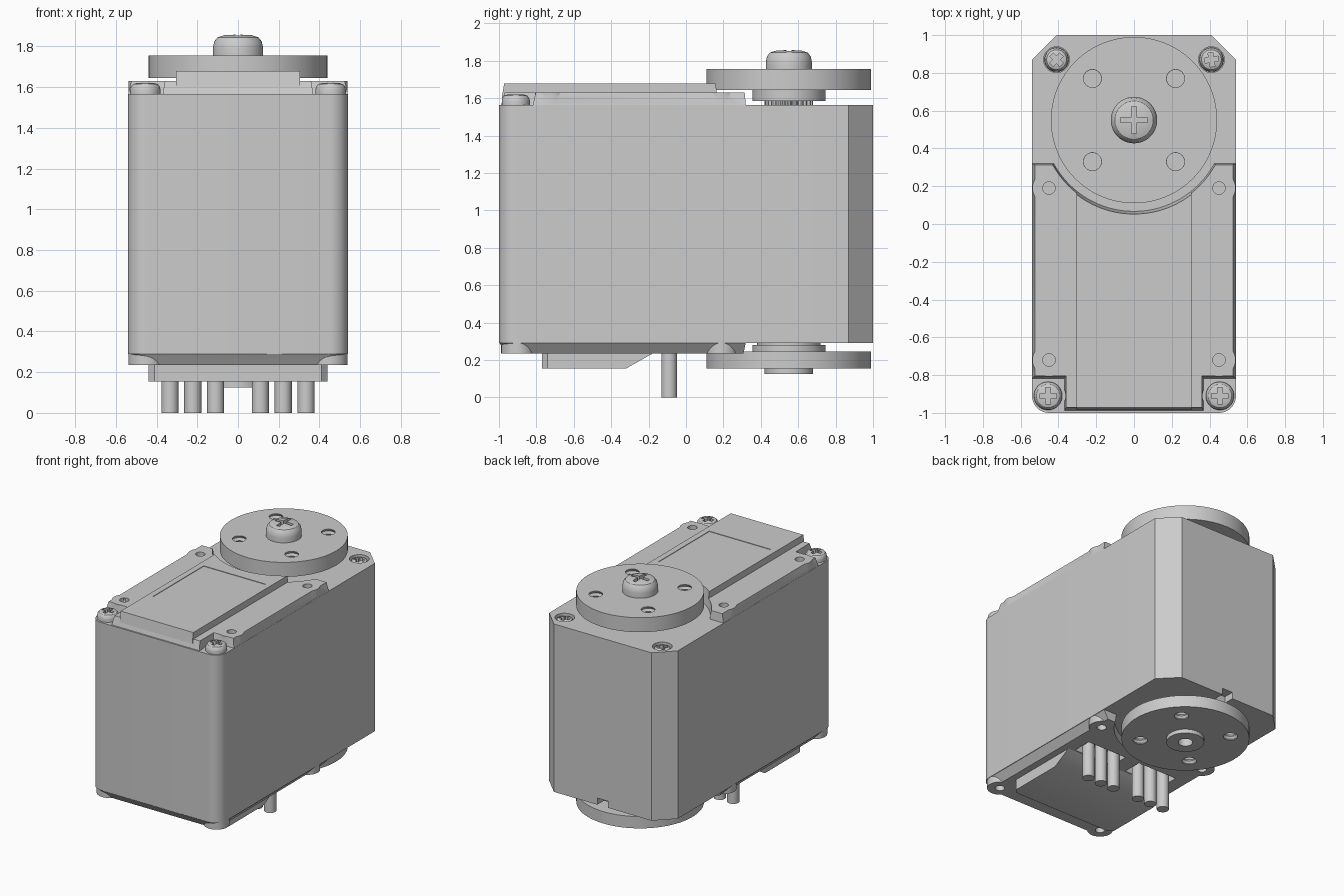
import bpy, bmesh, math
from math import sin, cos, pi, radians

if "Cube" in bpy.data.objects:
    bpy.data.objects.remove(bpy.data.objects["Cube"], do_unlink=True)

grey = bpy.data.materials.new("plain_grey")
grey.use_nodes = True
colour = (0.6, 0.6, 0.6, 1)
grey.diffuse_color = colour
grey.node_tree.nodes["Principled BSDF"].inputs["Base Color"].default_value = colour
parts = []
AXIS_Y = 0.55


def finish(name, bm):
    bmesh.ops.recalc_face_normals(bm, faces=bm.faces)
    me = bpy.data.meshes.new(name)
    bm.to_mesh(me)
    bm.free()
    me.materials.append(grey)
    ob = bpy.data.objects.new(name, me)
    bpy.context.collection.objects.link(ob)
    parts.append(ob)
    return ob


def loft(name, low, z0, high, z1):
    """Solid between two outlines with the same number of points."""
    bm = bmesh.new()
    a = [bm.verts.new((x, y, z0)) for x, y in low]
    b = [bm.verts.new((x, y, z1)) for x, y in high]
    bm.faces.new(a)
    bm.faces.new(b)
    n = len(a)
    for i in range(n):
        j = (i + 1) % n
        bm.faces.new((a[i], a[j], b[j], b[i]))
    return finish(name, bm)


def lathe(name, profile, x=0, y=AXIS_Y, steps=48):
    """Profile of (radius, z) points turned about a vertical axis."""
    bm = bmesh.new()
    vs = [bm.verts.new((r, 0, z)) for r, z in profile]
    es = [bm.edges.new(p) for p in zip(vs, vs[1:])]
    bmesh.ops.spin(bm, geom=vs + es, cent=(0, 0, 0), axis=(0, 0, 1),
                   angle=2 * pi, steps=steps)
    bmesh.ops.remove_doubles(bm, verts=bm.verts, dist=1e-5)
    bmesh.ops.translate(bm, verts=bm.verts, vec=(x, y, 0))
    return finish(name, bm)


def disc(name, r, z0, z1, x=0, y=AXIS_Y, r1=None, steps=48):
    return lathe(name, [(0, z0), (r, z0), (r1 or r, z1), (0, z1)], x, y, steps)


def box(name, x0, x1, y0, y1, z0, z1):
    o = [(x0, y0), (x1, y0), (x1, y1), (x0, y1)]
    return loft(name, o, z0, o, z1)


def combine(ob, tool, op='DIFFERENCE'):
    m = ob.modifiers.new("bool", 'BOOLEAN')
    m.operation, m.object, m.solver = op, tool, 'EXACT'
    bpy.context.view_layer.objects.active = ob
    bpy.ops.object.modifier_apply(modifier=m.name)
    parts.remove(tool)
    bpy.data.objects.remove(tool, do_unlink=True)


def mirrored(half):
    return half + [(-x, y) for x, y in reversed(half)]


def front_corner(w, y, r):
    return [(w - r + r * sin(t), y + r - r * cos(t))
            for t in (i * pi / 16 for i in range(9))]


def cross_cut(ob, x, y, z0, z1, arm, turn=0):
    """Cross-shaped driver slot."""
    for k in range(2):
        t = turn + k * pi / 2
        o = [(x + u * cos(t) - v * sin(t), y + u * sin(t) + v * cos(t))
             for u, v in ((-arm, -.013), (arm, -.013), (arm, .013), (-arm, .013))]
        combine(ob, loft("slot", o, z0, o, z1))


def screw(name, r, z, h, x, y, turn=0):
    prof = [(0, z), (r, z), (r, z + .4 * h), (.95 * r, z + .68 * h),
            (.82 * r, z + .87 * h), (.55 * r, z + .97 * h), (0, z + h)]
    ob = lathe(name, prof, x, y)
    cross_cut(ob, x, y, z + .5 * h, z + 1.5 * h, .58 * r, turn)


# Main case
outline = mirrored(front_corner(.54, -1, .09) + [(.54, .87), (.41, 1)])
body = loft("case", outline, .29, outline, 1.565)
combine(body, box("notch", -.045, .045, .92, 1.1, .2, .34))

# Upper cover with tapered edge, hole bosses and round clearance
plan = mirrored([(.37, -.99), (.37, -.82), (.54, -.82), (.54, .32)])
cover = loft("upper_cover", plan, 1.56, [(x * .97, y * .98) for x, y in plan], 1.63)
ridge_low = mirrored([(.305, -.985), (.305, .4)])
ridge = loft("upper_ridge", ridge_low, 1.6, [(x, y * .987) for x, y in ridge_low], 1.68)
combine(ridge, box("label_recess", -.26, .26, -.65, -.04, 1.676, 1.72))

# Lower cover with sloped edge
low_plan = mirrored(front_corner(.54, -1, .09) + [(.54, .32)])
lower = loft("lower_cover", [(x * .91, y * .96) for x, y in low_plan], .235, low_plan, .295)

for s in (-1, 1):
    for y in (.19, -.72):
        combine(cover, disc("boss", .088, 1.56, 1.63, s * .45, y, steps=32), 'UNION')
    for y in (.19, -.9):
        combine(lower, disc("boss", .088, .235, .295, s * .45, y, steps=32), 'UNION')
for ob, z0, z1, r0, r1 in ((cover, 1.5, 1.7, .475, .5), (ridge, 1.5, 1.7, .475, .5),
                           (lower, .2, .32, .495, .48)):
    combine(ob, disc("clearance", r0, z0, z1, r1=r1, steps=96))
for s in (-1, 1):
    combine(cover, disc("seat", .092, 1.5, 1.7, s * .455, -.91))
    for y in (.19, -.72):
        combine(cover, disc("hole", .033, 1.585, 1.7, s * .45, y, steps=24))
    for y in (.19, -.9):
        combine(lower, disc("hole", .033, .2, .28, s * .45, y, steps=24))

# Cable sockets and pins
for s in (-1, 1):
    x0, x1 = sorted((s * .06, s * .39))
    for ob in (lower, body):
        combine(ob, box("socket", x0, x1, -.165, -.02, .2, .33))
    for i in range(3):
        disc("pin", .042, 0, .34, s * (.11 + .112 * i), -.09, steps=24)

# Sloped plate under the case
loft("bottom_plate",
     mirrored([(.41, -.77), (.44, -.74), (.44, -.32)]), .155,
     mirrored([(.41, -.77), (.44, -.74), (.44, -.17)]), .24)

# Corner screws: raised in front, sunk at the back
for s in (-1, 1):
    screw("front_screw", .075, 1.56, .062, s * .455, -.91)
    combine(body, disc("screw_hole", .068, 1.5, 1.6, s * .41, .87))
    screw("back_screw", .064, 1.49, .072, s * .41, .87, pi / 4 if s < 0 else 0.15)

# Output horns with hubs and threaded holes
upper_horn = lathe("upper_horn", [(0, 1.585), (.195, 1.585), (.195, 1.645),
                                  (.44, 1.645), (.44, 1.755), (0, 1.755)], steps=96)
lower_horn = lathe("lower_horn", [(0, .28), (.195, .28), (.195, .245), (.44, .245),
                                  (.44, .155), (.13, .155), (.13, .125), (0, .125)], steps=96)
for horn, z0, z1 in ((upper_horn, 1.61, 1.79), (lower_horn, .12, .28)):
    n = 10
    thread = [(.058 if i % 2 else .047, z0 + (z1 - z0) * i / n) for i in range(n + 1)]
    for sx in (-1, 1):
        for sy in (-1, 1):
            combine(horn, lathe("thread", [(0, z0)] + thread + [(0, z1)],
                                sx * .22, AXIS_Y + sy * .22, 32))
combine(lower_horn, disc("bore", .05, .1, .2, steps=32))
disc("lower_shaft", .17, .27, .3)

# Toothed output shaft and its screw
teeth = [((.13 if i % 4 < 2 else .118) * cos(i * pi / 48),
          AXIS_Y + (.13 if i % 4 < 2 else .118) * sin(i * pi / 48)) for i in range(96)]
loft("toothed_shaft", teeth, 1.55, teeth, 1.6)
screw("horn_screw", .123, 1.75, .108, 0, AXIS_Y)

# Smooth round surfaces, crisp edges
for ob in bpy.context.view_layer.objects:
    ob.select_set(ob in parts)
bpy.context.view_layer.objects.active = body
bpy.ops.object.shade_smooth_by_angle(angle=radians(30))
